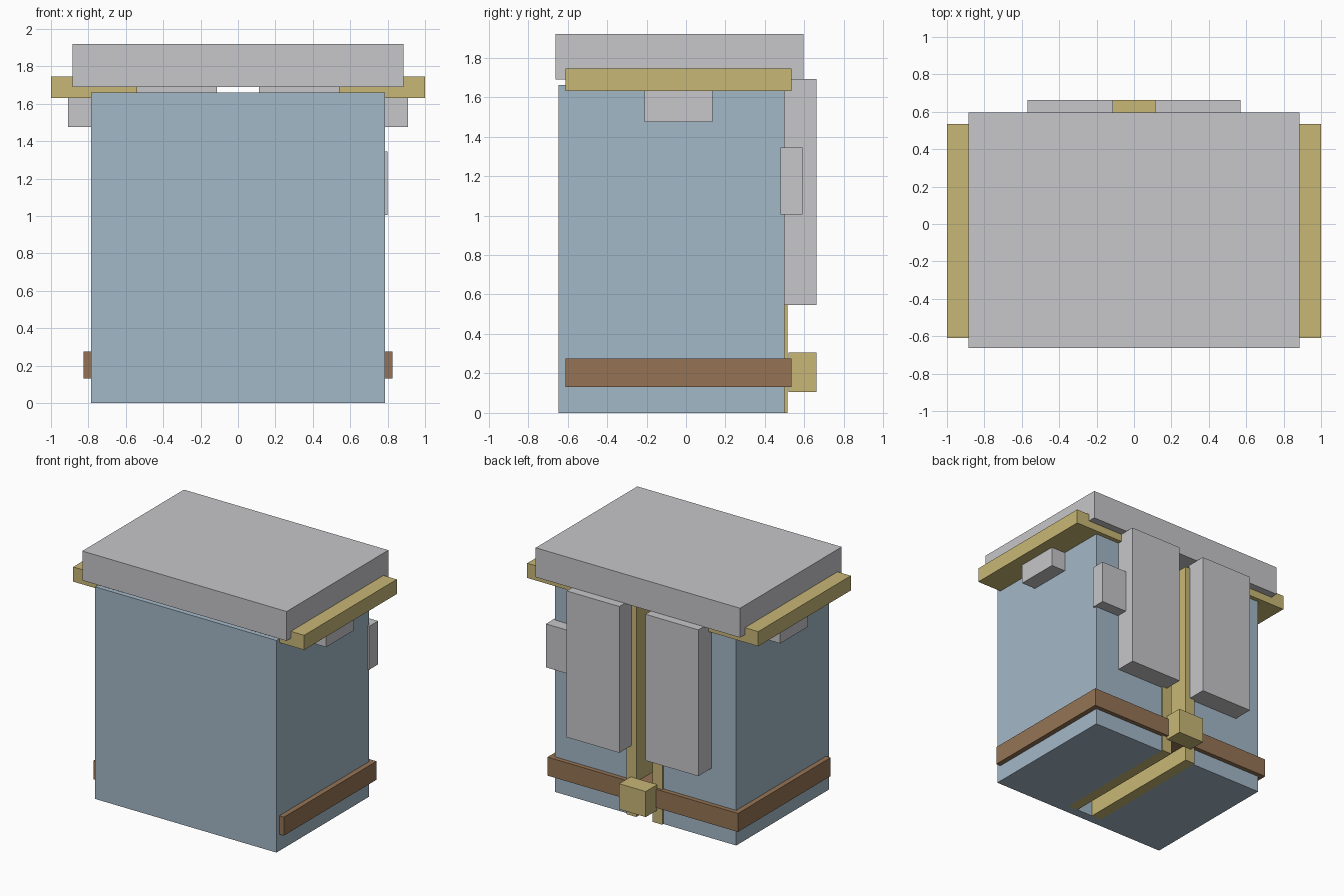
import bpy
import bmesh

old = bpy.data.objects.get("Cube")
if old:
    bpy.data.objects.remove(old, do_unlink=True)


def material(name, rgb):
    mat = bpy.data.materials.new(name)
    color = (*rgb, 1.0)
    mat.diffuse_color = color
    mat.use_nodes = True
    for node in mat.node_tree.nodes:
        if node.type == "BSDF_PRINCIPLED":
            node.inputs["Base Color"].default_value = color
    return mat


BLUE = material("dusty_blue", (0.37, 0.48, 0.58))
GREY = material("light_grey", (0.57, 0.565, 0.585))
YELLOW = material("ochre_yellow", (0.58, 0.475, 0.18))
BROWN = material("leather_brown", (0.30, 0.175, 0.09))


def finish(name, bm, mat):
    bmesh.ops.recalc_face_normals(bm, faces=bm.faces)
    mesh = bpy.data.meshes.new(name)
    bm.to_mesh(mesh)
    bm.free()
    mesh.materials.append(mat)
    obj = bpy.data.objects.new(name, mesh)
    bpy.context.collection.objects.link(obj)
    return obj


def box(name, xs, ys, zs, mat):
    """Box from its x, y and z ranges."""
    bm = bmesh.new()
    bmesh.ops.create_cube(bm, size=1)
    for v in bm.verts:
        v.co = [r[0] if c < 0 else r[1] for c, r in zip(v.co, (xs, ys, zs))]
    return finish(name, bm, mat)


def pair(name, xs, ys, zs, mat):
    """Same box on both sides of the middle plane."""
    box("left_" + name, xs, ys, zs, mat)
    box("right_" + name, (-xs[1], -xs[0]), ys, zs, mat)


# Body: U-shaped plan with a slot open at the back, extruded upwards
half = [(0.155, -0.57), (0.155, 0.5), (0.785, 0.5), (0.785, -0.645)]
plan = half + [(-x, y) for x, y in reversed(half)]
bm = bmesh.new()
base = bm.faces.new([bm.verts.new((x, y, 0)) for x, y in plan])
top = bmesh.ops.extrude_face_region(bm, geom=[base])["geom"]
bmesh.ops.translate(bm, vec=(0, 0, 1.66),
                    verts=[g for g in top if isinstance(g, bmesh.types.BMVert)])
finish("body", bm, BLUE)

# Rails lining the slot
pair("slot_rail", (0.07, 0.155), (-0.57, 0.515), (0, 1.66), YELLOW)

# Lid, carrying bars and side blocks
box("lid", (-0.885, 0.885), (-0.662, 0.595), (1.69, 1.92), GREY)
pair("carrying_bar", (0.54, 1.0), (-0.61, 0.535), (1.63, 1.745), YELLOW)
pair("side_block", (0.7, 0.91), (-0.21, 0.135), (1.475, 1.632), GREY)

# Back panels, corner box, strap and buckle
pair("back_panel", (0.113, 0.57), (0.5, 0.662), (0.547, 1.692), GREY)
box("corner_box", (0.575, 0.8), (0.48, 0.59), (1.005, 1.345), GREY)
box("lower_strap", (-0.825, 0.825), (-0.61, 0.535), (0.13, 0.275), BROWN)
box("buckle", (-0.115, 0.115), (0.52, 0.662), (0.105, 0.305), YELLOW)
